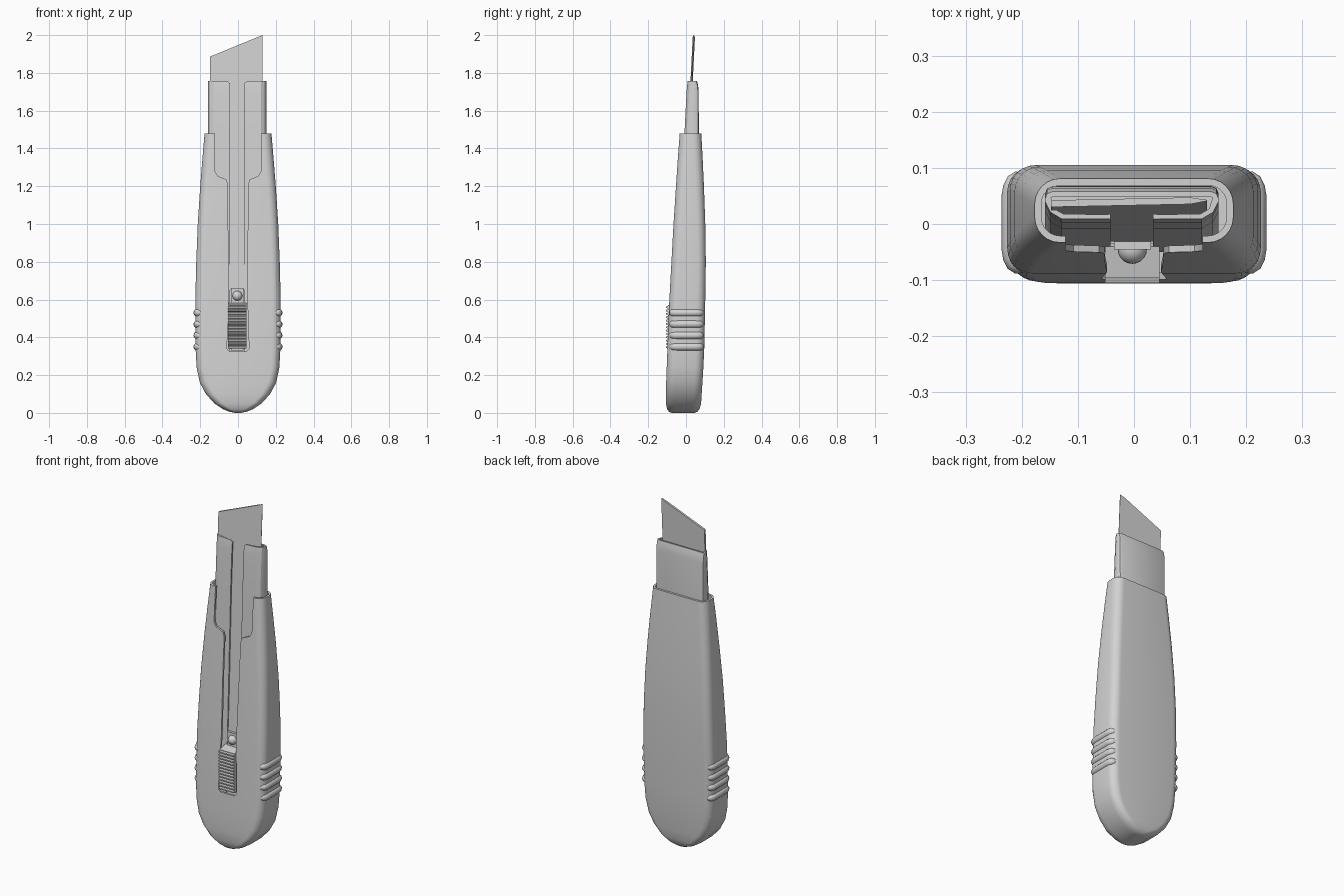
import bpy, bmesh, math

if "Cube" in bpy.data.objects:
    bpy.data.objects.remove(bpy.data.objects["Cube"])

grey = bpy.data.materials.new("light_grey")
grey.diffuse_color = (0.65, 0.65, 0.65, 1)
grey.use_nodes = True
grey.node_tree.nodes["Principled BSDF"].inputs["Base Color"].default_value = grey.diffuse_color


def finish(name, bm):
    bmesh.ops.recalc_face_normals(bm, faces=bm.faces)
    me = bpy.data.meshes.new(name)
    bm.to_mesh(me)
    bm.free()
    me.materials.append(grey)
    ob = bpy.data.objects.new(name, me)
    bpy.context.collection.objects.link(ob)
    return ob


def activate(ob):
    bpy.ops.object.select_all(action='DESELECT')
    ob.select_set(True)
    bpy.context.view_layer.objects.active = ob


def smooth(ob, angle=35):
    activate(ob)
    bpy.ops.object.shade_smooth_by_angle(angle=math.radians(angle))


def loft(name, sections):
    """Skin closed rings of equal length and cap both ends."""
    bm = bmesh.new()
    rings = [[bm.verts.new(p) for p in s] for s in sections]
    n = len(rings[0])
    for a, b in zip(rings, rings[1:]):
        for i in range(n):
            j = (i + 1) % n
            bm.faces.new((a[i], a[j], b[j], b[i]))
    bm.faces.new(rings[0])
    bm.faces.new(rings[-1])
    return finish(name, bm)


def prism_y(name, poly, y0, y1):
    return loft(name, [[(x, y, z) for x, z in poly] for y in (y0, y1)])


def rounded(z, hw, y0, y1, r, steps=7):
    """Rounded rectangle ring at height z."""
    pts = []
    for cx, cy, start in ((hw - r, y1 - r, 0), (r - hw, y1 - r, 90),
                          (r - hw, y0 + r, 180), (hw - r, y0 + r, 270)):
        for k in range(steps):
            a = math.radians(start + 90 * k / (steps - 1))
            pts.append((cx + r * math.cos(a), cy + r * math.sin(a), z))
    return pts


# Hollow handle: outer skin up, inner skin down
hull = [(0.0, .015, -.075, .045), (.006, .045, -.09, .06), (.02, .08, -.1, .072),
        (.05, .125, -.106, .08), (.1, .17, -.106, .083), (.16, .202, -.105, .087),
        (.24, .219, -.102, .092), (.35, .225, -.098, .097), (.6, .226, -.088, .102),
        (.8, .221, -.077, .105), (1.0, .213, -.066, .102), (1.2, .2, -.053, .095),
        (1.35, .188, -.043, .088), (1.48, .177, -.033, .081)]
T = .012
outer = [rounded(z, w, a, b, min(.045, w * .8)) for z, w, a, b in hull]
inner = [rounded(z, w - T, a + T, b - T, .045 - T) for z, w, a, b in hull if z > .15]
handle = loft("handle", outer + inner[::-1])

# Front slot, wide near the mouth and narrow below
half = [(.045, .325), (.058, .34), (.056, .42), (.048, .65), (.052, 1.0), (.053, 1.21),
        (.062, 1.235), (.108, 1.255), (.122, 1.28), (.122, 1.6)]
cutter = prism_y("slot_cutter", half + [(-x, z) for x, z in half[::-1]], -.3, .0)
cutter.hide_render = True
mod = handle.modifiers.new("slot", 'BOOLEAN')
mod.object = cutter
mod.operation = 'DIFFERENCE'
mod.solver = 'EXACT'
activate(handle)
bpy.ops.object.modifier_apply(modifier="slot")
bpy.data.objects.remove(cutter)
smooth(handle)


# Channel that guides the blade, open along the front
def channel(z, y0, y1, hw=.155, lip=.038, t=.009, drop=0.0):
    cx = -.004
    h = [(lip, y0, drop), (lip + .012, y0, drop * .25), (hw - .03, y0, 0),
         (hw - .01, y0 + .012, 0), (hw, y0 + .032, 0), (hw, y1 - .014, 0),
         (hw - .004, y1 - .004, 0), (hw - .014, y1, 0)]
    i = [(lip, y0 + t, drop), (lip + .012, y0 + t, drop * .25), (hw - .033, y0 + t, 0),
         (hw - .017, y0 + .018, 0), (hw - t, y0 + .034, 0), (hw - t, y1 - .016, 0),
         (hw - t - .002, y1 - t - .002, 0), (hw - .016, y1 - t, 0)]
    ring = h + [(-x, y, d) for x, y, d in h[::-1]] + [(-x, y, d) for x, y, d in i] + i[::-1]
    return [(cx + x, y, z - d) for x, y, d in ring]


sleeve = loft("blade_channel", [channel(.3, -.05, .064), channel(1.0, -.025, .067),
                                channel(1.48, -.008, .068), channel(1.7, .003, .067),
                                channel(1.735, .006, .064), channel(1.758, .009, .058, drop=.014)])
smooth(sleeve, 30)


# Blade: slanted tip, ground edge on the right, leaning slightly back
def blade_ring(side):
    pts = [(-.148, .65, 1), (-.148, 1.886, 1), (.1, 1.988, 1), (.13, 2.0, .15), (.13, .65, .15),
           (.1, .65, 1)]
    return [(x, .042 - .05 * (2 - z) + side * .006 * k, z) for x, z, k in pts]


loft("blade", [blade_ring(-1), blade_ring(1)])

# Thumb slider with fine ribs
ribs = 13
z0, z1 = .34, .57
prof = [(-.035, z0)]
for k in range(ribs):
    p = (z1 - z0) / ribs
    z = z0 + k * p
    prof += [(-.096, z), (-.105, z + p * .2), (-.105, z + p * .6), (-.096, z + p * .8)]
prof += [(-.096, z1), (-.04, z1 + .012), (-.035, z1)]
loft("thumb_slider", [[(x, y, z) for y, z in prof] for x in (-.052, .045)])

# Carrier plate joining slider and blade, with a round button
prism_y("slider_carrier", [(-.036, .33), (.03, .33), (.03, .66), (-.036, .66)], -.045, -.02)
bm = bmesh.new()
bmesh.ops.create_uvsphere(bm, u_segments=20, v_segments=12, radius=.026)
bmesh.ops.translate(bm, verts=bm.verts, vec=(-.003, -.045, .62))
smooth(finish("lock_button", bm), 60)

# Grip ridges wrapped around both sides of the handle
path = [(.175 + .04 * math.cos(math.radians(a)), cy + .04 * math.sin(math.radians(a)), r)
        for cy, angles in ((-.045, (-62, -50, -35, -18, 0)), (.05, (0, 18, 35, 50, 62)))
        for a, r in zip(angles, (.4, .8, 1, 1, 1) if cy < 0 else (1, 1, 1, .8, .4))]
for side, label in ((-1, "left"), (1, "right")):
    for k in range(4):
        zc = .35 + .06 * k
        cu = bpy.data.curves.new("grip", 'CURVE')
        cu.dimensions = '3D'
        cu.bevel_depth = .021
        cu.bevel_resolution = 4
        cu.use_fill_caps = True
        sp = cu.splines.new('POLY')
        sp.points.add(len(path) - 1)
        for pt, (x, y, r) in zip(sp.points, path):
            pt.co = (side * x, y, zc, 1)
            pt.radius = r
        ob = bpy.data.objects.new(f"grip_ridge_{label}_{k + 1}", cu)
        bpy.context.collection.objects.link(ob)
        cu.materials.append(grey)
        activate(ob)
        bpy.ops.object.convert(target='MESH')
        smooth(bpy.context.object, 50)
